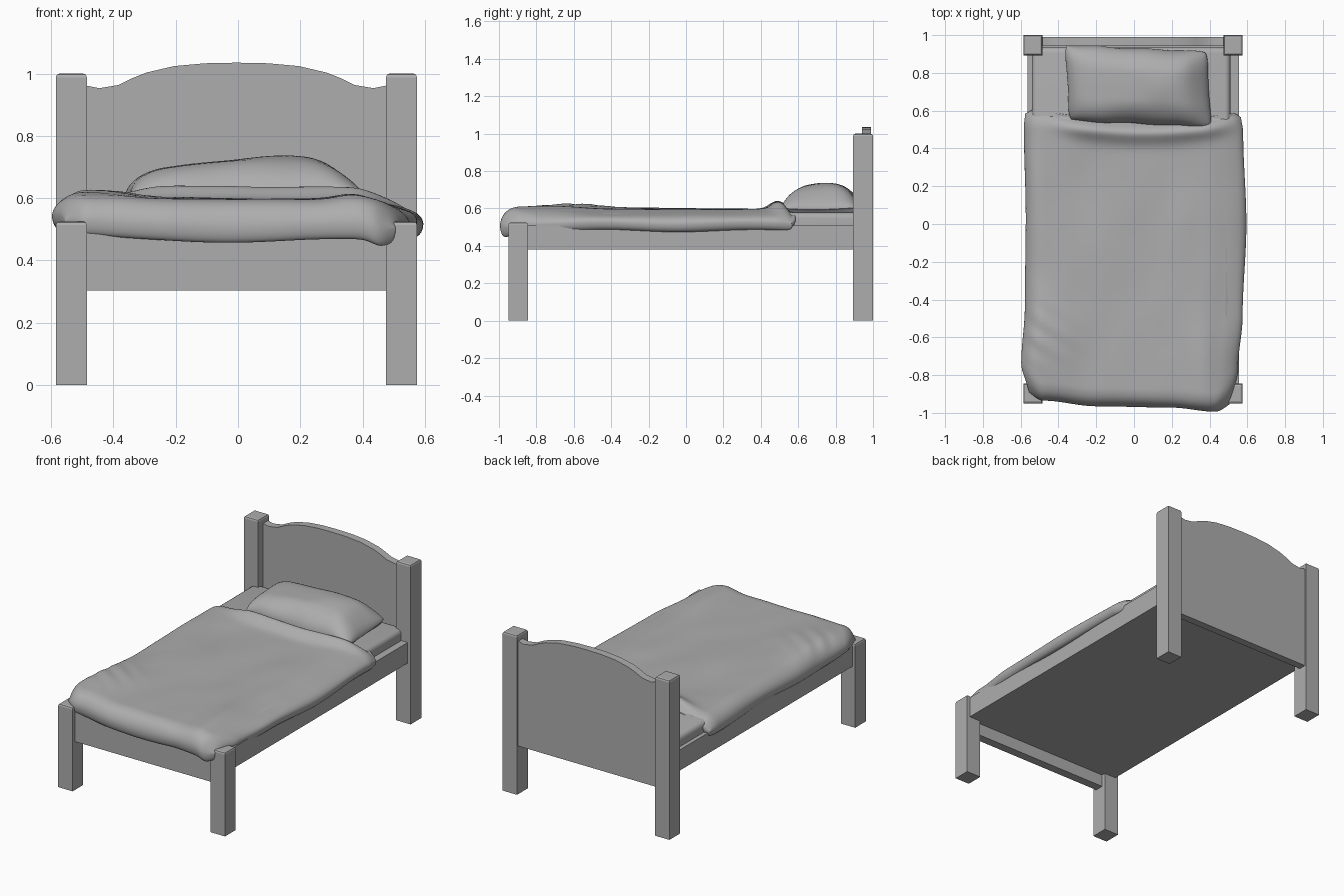
import bpy, bmesh, math
from mathutils import Vector, noise

if "Cube" in bpy.data.objects:
    bpy.data.objects.remove(bpy.data.objects["Cube"])

CX = -0.005  # centre line of the wooden frame

grey = bpy.data.materials.new("mid_grey")
grey.diffuse_color = (0.42, 0.42, 0.42, 1)
grey.use_nodes = True
grey.node_tree.nodes["Principled BSDF"].inputs["Base Color"].default_value = grey.diffuse_color


def finish(bm, name, angle=None):
    bmesh.ops.recalc_face_normals(bm, faces=bm.faces)
    me = bpy.data.meshes.new(name)
    bm.to_mesh(me)
    bm.free()
    me.materials.append(grey)
    ob = bpy.data.objects.new(name, me)
    bpy.context.collection.objects.link(ob)
    if angle:
        bpy.context.view_layer.objects.active = ob
        ob.select_set(True)
        bpy.ops.object.shade_smooth_by_angle(angle=math.radians(angle))
        ob.select_set(False)
    return ob


def box(name, x, y, z, chamfer=0, top_only=False, segs=1, angle=None):
    bm = bmesh.new()
    bmesh.ops.create_cube(bm, size=1)
    for v in bm.verts:
        v.co = [(a[0] + a[1]) / 2 + c * (a[1] - a[0]) for a, c in zip((x, y, z), v.co)]
    if chamfer:
        edges = [e for e in bm.edges
                 if not top_only or all(v.co.z > z[1] - 1e-5 for v in e.verts)]
        bmesh.ops.bevel(bm, geom=edges, offset=chamfer, segments=segs,
                        profile=0.5, affect='EDGES')
    return finish(bm, name, angle)


def smooth(a, b, t):
    t = min(max((t - a) / (b - a), 0), 1)
    return t * t * (3 - 2 * t)


def bump(x, y, cx, cy, sx, sy):
    return math.exp(-((x - cx) / sx) ** 2 - ((y - cy) / sy) ** 2)


def lerp_table(pts, t):
    if t <= pts[0][0]:
        return pts[0][1]
    for (a, va), (b, vb) in zip(pts, pts[1:]):
        if t <= b:
            return va + (vb - va) * smooth(a, b, t)
    return pts[-1][1]


def cushion(name, n, m, plan, top, edge, under, radius, size):
    """Two sheets sharing a rim: plan(u,v) gives x,y; the rest give heights."""
    bm = bmesh.new()

    def rise(d):
        return math.sqrt(max(0, 1 - (1 - min(d / radius, 1)) ** 2))

    sheets = ({}, {})
    for i in range(n + 1):
        for j in range(m + 1):
            u = math.sin(math.pi * (i / n - 0.5))
            v = math.sin(math.pi * (j / m - 0.5))
            x, y = plan(u, v)
            dx, dy = (1 - abs(u)) * size[0], (1 - abs(v)) * size[1]
            e = edge(u, v, x, y)
            zt = e + (top(x, y) - e) * rise(dx) * rise(dy)
            sheets[0][i, j] = bm.verts.new((x, y, zt))
            if i in (0, n) or j in (0, m):
                sheets[1][i, j] = sheets[0][i, j]
            else:
                sheets[1][i, j] = bm.verts.new((x, y, under(u, v, min(dx, dy), e)))
    for s in sheets:
        for i in range(n):
            for j in range(m):
                bm.faces.new((s[i, j], s[i + 1, j], s[i + 1, j + 1], s[i, j + 1]))
    return finish(bm, name, 80)


# Posts with chamfered tops
for side, sx in (("left", -1), ("right", 1)):
    xs = sorted((CX + sx * 0.48, CX + sx * 0.58))
    box(f"head_post_{side}", xs, (0.893, 1.0), (0, 1.0), 0.012, True, 2)
    box(f"foot_post_{side}", xs, (-0.95, -0.845), (0, 0.525), 0.012, True, 2)
    # Side rails
    box(f"side_rail_{side}", sorted((CX + sx * 0.515, CX + sx * 0.56)),
        (-0.87, 0.94), (0.38, 0.51))

# Headboard with a curved crest
half = [(0.485, 0.962), (0.44, 0.953), (0.38, 0.963), (0.335, 0.985), (0.29, 1.003),
        (0.2, 1.024), (0.1, 1.033)]
crest = half + [(0, 1.035)] + [(-x, z) for x, z in reversed(half)]
outline = [(-0.485, 0.303), (0.485, 0.303)] + crest
bm = bmesh.new()
face = bm.faces.new([bm.verts.new((CX + x, 0.942, z)) for x, z in outline])
ext = bmesh.ops.extrude_face_region(bm, geom=[face])
bmesh.ops.translate(bm, vec=(0, 0.048, 0),
                    verts=[g for g in ext["geom"] if isinstance(g, bmesh.types.BMVert)])
finish(bm, "headboard", 30)

# Footboard and bed base
box("footboard", (CX - 0.485, CX + 0.485), (-0.925, -0.87), (0.303, 0.505))
box("bed_base", (CX - 0.54, CX + 0.54), (-0.87, 0.942), (0.38, 0.42))

# Mattress
box("mattress", (-0.54, 0.51), (-0.86, 0.935), (0.42, 0.578), 0.03, False, 4, 40)

# Duvet: outline tables, then heights
LEFT = [(-1, -0.55), (-0.82, -0.597), (-0.5, -0.578), (0, -0.573), (0.5, -0.583), (0.6, -0.575)]
RIGHT = [(-1, 0.50), (-0.8, 0.55), (-0.5, 0.575), (0, 0.595), (0.5, 0.578), (0.6, 0.565)]
FOOT = [(-0.6, -0.87), (-0.48, -0.935), (-0.2, -0.965), (0.2, -0.972), (0.43, -0.994), (0.56, -0.93)]
HEAD = [(-0.58, 0.585), (-0.53, 0.605), (-0.3, 0.575), (0.1, 0.565), (0.35, 0.565), (0.53, 0.585), (0.58, 0.56)]


def duvet_plan(u, v):
    y0 = -0.19 + 0.77 * v
    xl, xr = lerp_table(LEFT, y0), lerp_table(RIGHT, y0)
    x = xl + (xr - xl) * (u + 1) / 2
    yf, yh = lerp_table(FOOT, x), lerp_table(HEAD, x)
    return x, yf + (yh - yf) * (v + 1) / 2


def duvet_top(x, y):
    z = 0.598 + 0.012 * noise.noise(Vector((x * 3.5, y * 2.2, 1)))
    z += 0.003 * noise.noise(Vector((x * 6, y * 4, 4)))
    z += 0.024 * bump(x, y, -0.45, -0.6, 0.17, 0.25)
    z += 0.012 * bump(x, y, 0.36, -0.75, 0.06, 0.3)
    # Turned ridge in front of the pillow
    ridge = 0.485 + 0.25 * (x - 0.05) ** 2
    z += 0.042 * math.exp(-((y - ridge) / 0.055) ** 2) * (1 - smooth(0.3, 0.55, abs(x - 0.05)))
    # Diagonal creases at the foot corner
    z += 0.004 * bump(x, y, -0.47, -0.58, 0.14, 0.14) * math.sin(50 * (y + 0.7 * x))
    return z - 0.025 * smooth(0.38, 0.55, x)


def duvet_edge(u, v, x, y):
    head = smooth(0.97, 1, v) * (1 - smooth(0.85, 1, abs(u)))
    foot = 1 - smooth(-1, -0.93, v)
    z = 0.522 + 0.045 * head - 0.012 * foot + 0.006 * math.sin(9 * x + 8 * y)
    # Raised over one foot post, sagging in a tuft beside the other
    return z + 0.02 * bump(x, y, -0.6, -0.85, 0.2, 0.2) - 0.02 * bump(x, y, 0.46, -0.98, 0.04, 0.06)


def duvet_under(u, v, d, e):
    foot = 1 - smooth(-0.99, -0.85, v)
    head = smooth(0.93, 1, v) * (1 - smooth(0.85, 1, abs(u)))
    drop = 0.042 + 0.012 * foot - 0.03 * head
    low = e - drop * math.sqrt(max(0, 1 - (1 - min(d / 0.03, 1)) ** 2))
    return low + (0.565 - low) * smooth(0.035, 0.13, d)


cushion("duvet", 64, 96, duvet_plan, duvet_top, duvet_edge, duvet_under, 0.1, (0.58, 0.78))


# Pillow, with rounded corners and a slight skew
def pillow_plan(u, v):
    round_off = 1 - 0.05 * abs(u * v) ** 6
    x = 0.022 + 0.385 * u * (1 - 0.03 * (1 - v * v)) * round_off - 0.012 * v
    y = 0.73 + 0.205 * v * (1 - 0.03 * (1 - u * u)) * round_off - 0.018 * u
    return x, y + 0.003 * math.sin(9 * u) * v


def pillow_top(x, y):
    z = 0.702 + 0.034 * bump(x, y, 0.13, 0.75, 0.22, 0.18) - 0.01 * smooth(-0.15, -0.36, x)
    return z + 0.006 * noise.noise(Vector((x * 6, y * 6, 2))) - 0.04 * smooth(0.22, 0.42, x)


def pillow_edge(u, v, x, y):
    return 0.6 + 0.006 * math.sin(5 * u + 2 * v)


def pillow_under(u, v, d, e):
    return e - (e - 0.57) * smooth(0, 0.03, d)


cushion("pillow", 44, 32, pillow_plan, pillow_top, pillow_edge, pillow_under, 0.13, (0.385, 0.205))
